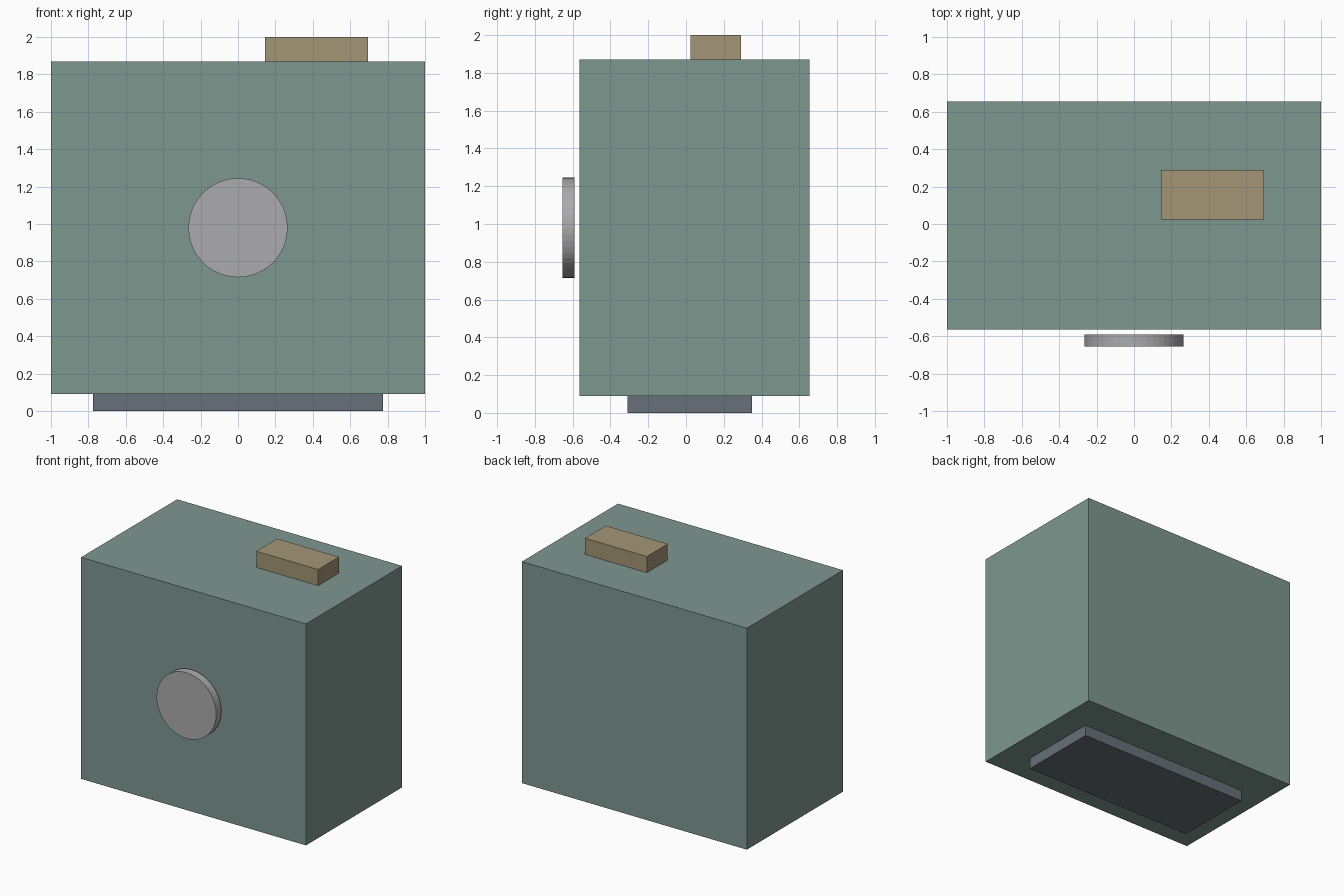
import bpy
from math import radians
from mathutils import Vector

default_cube = bpy.data.objects.get("Cube")
if default_cube:
    bpy.data.objects.remove(default_cube, do_unlink=True)


def make_material(name, rgb):
    mat = bpy.data.materials.new(name)
    mat.use_nodes = True
    colour = (*rgb, 1.0)
    mat.diffuse_color = colour
    mat.node_tree.nodes["Principled BSDF"].inputs["Base Color"].default_value = colour
    return mat


def add_box(name, low, high, mat):
    low, high = Vector(low), Vector(high)
    bpy.ops.mesh.primitive_cube_add(size=1, location=(low + high) / 2)
    box = bpy.context.object
    box.name = name
    box.scale = high - low
    bpy.ops.object.transform_apply(location=False, rotation=False, scale=True)
    box.data.materials.append(mat)
    return box


green = make_material("sage_green", (0.21, 0.31, 0.28))
slate = make_material("slate", (0.14, 0.16, 0.19))
tan = make_material("tan", (0.37, 0.30, 0.18))

# Main housing
add_box("body", (-1, -0.565, 0.09), (1, 0.655, 1.87), green)

# Inset plinth underneath
add_box("base", (-0.775, -0.31, 0), (0.775, 0.35, 0.09), slate)

# Block on the top, towards the left rear
add_box("top_block", (0.145, 0.025, 1.87), (0.695, 0.29, 2), tan)

# Round dial standing just clear of the front
bpy.ops.mesh.primitive_cylinder_add(
    vertices=48, radius=0.265, depth=0.065,
    location=(0, -0.6225, 0.98), rotation=(radians(90), 0, 0))
dial = bpy.context.object
dial.name = "front_dial"
dial.data.materials.append(make_material("light_grey", (0.41, 0.41, 0.42)))
